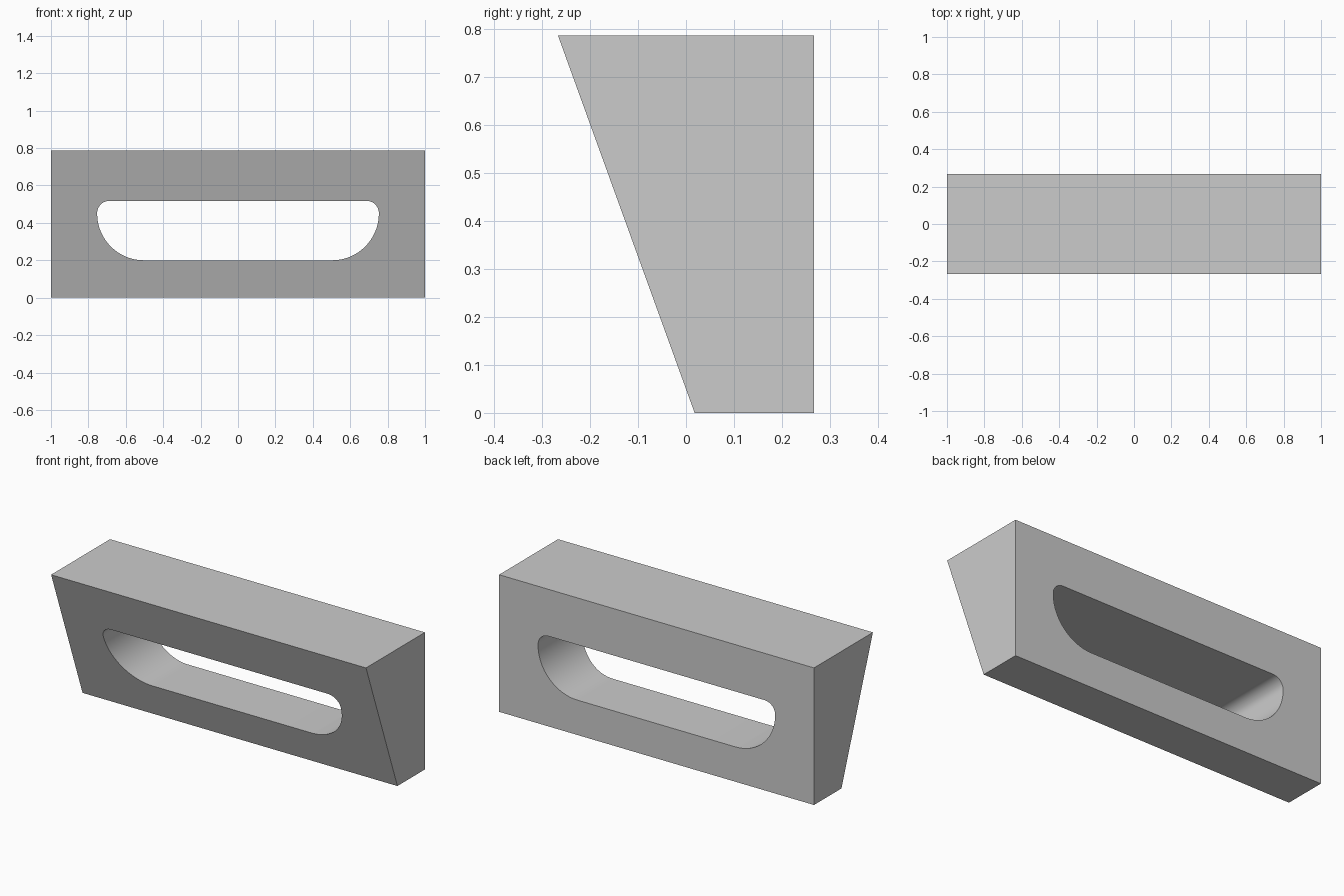
import bpy, bmesh
from math import radians, sin, cos

if "Cube" in bpy.data.objects:
    bpy.data.objects.remove(bpy.data.objects["Cube"], do_unlink=True)

HEIGHT, BACK, TOP_FRONT, BOTTOM_FRONT = 0.787, 0.267, -0.267, 0.018
SLOT_HALF, SLOT_LOW, SLOT_HIGH = 0.753, 0.2, 0.518
LOW_RADIUS, HIGH_RADIUS = 0.25, 0.066

grey = bpy.data.materials.new("plain grey")
grey.use_nodes = True
colour = (0.6, 0.6, 0.6, 1)
grey.diffuse_color = colour
grey.node_tree.nodes["Principled BSDF"].inputs["Base Color"].default_value = colour


def prism(name, outline, direction):
    """Extrude a closed planar outline along a direction."""
    bm = bmesh.new()
    face = bm.faces.new([bm.verts.new(p) for p in outline])
    result = bmesh.ops.extrude_face_region(bm, geom=[face])
    moved = [g for g in result["geom"] if isinstance(g, bmesh.types.BMVert)]
    bmesh.ops.translate(bm, verts=moved, vec=direction)
    bmesh.ops.recalc_face_normals(bm, faces=bm.faces[:])
    mesh = bpy.data.meshes.new(name)
    bm.to_mesh(mesh)
    bm.free()
    mesh.materials.append(grey)
    obj = bpy.data.objects.new(name, mesh)
    bpy.context.collection.objects.link(obj)
    return obj


def arc(x, z, radius, start, steps):
    """Quarter circle in the front plane, counter-clockwise."""
    angles = [radians(start + 90 * i / steps) for i in range(steps + 1)]
    return [(x + radius * cos(a), -1, z + radius * sin(a)) for a in angles]


# Wedge-shaped block: upright back, sloping front
profile = [(BACK, 0), (BACK, HEIGHT), (TOP_FRONT, HEIGHT), (BOTTOM_FRONT, 0)]
block = prism("slotted_block", [(-1, y, z) for y, z in profile], (2, 0, 0))

# Slot with wide lower corners and tight upper corners
low_x, high_x = SLOT_HALF - LOW_RADIUS, SLOT_HALF - HIGH_RADIUS
low_z, high_z = SLOT_LOW + LOW_RADIUS, SLOT_HIGH - HIGH_RADIUS
outline = (arc(low_x, low_z, LOW_RADIUS, 270, 24)
           + arc(high_x, high_z, HIGH_RADIUS, 0, 16)
           + arc(-high_x, high_z, HIGH_RADIUS, 90, 16)
           + arc(-low_x, low_z, LOW_RADIUS, 180, 24))
cutter = prism("slot_cutter", outline, (0, 2, 0))
cutter.hide_render = True

# Cut the slot through, then drop the cutter
cut = block.modifiers.new("slot", "BOOLEAN")
cut.operation, cut.solver, cut.object = "DIFFERENCE", "EXACT", cutter
bpy.ops.object.select_all(action="DESELECT")
block.select_set(True)
bpy.context.view_layer.objects.active = block
bpy.ops.object.modifier_apply(modifier=cut.name)
bpy.data.objects.remove(cutter, do_unlink=True)
bpy.ops.object.shade_smooth_by_angle(angle=radians(30))
